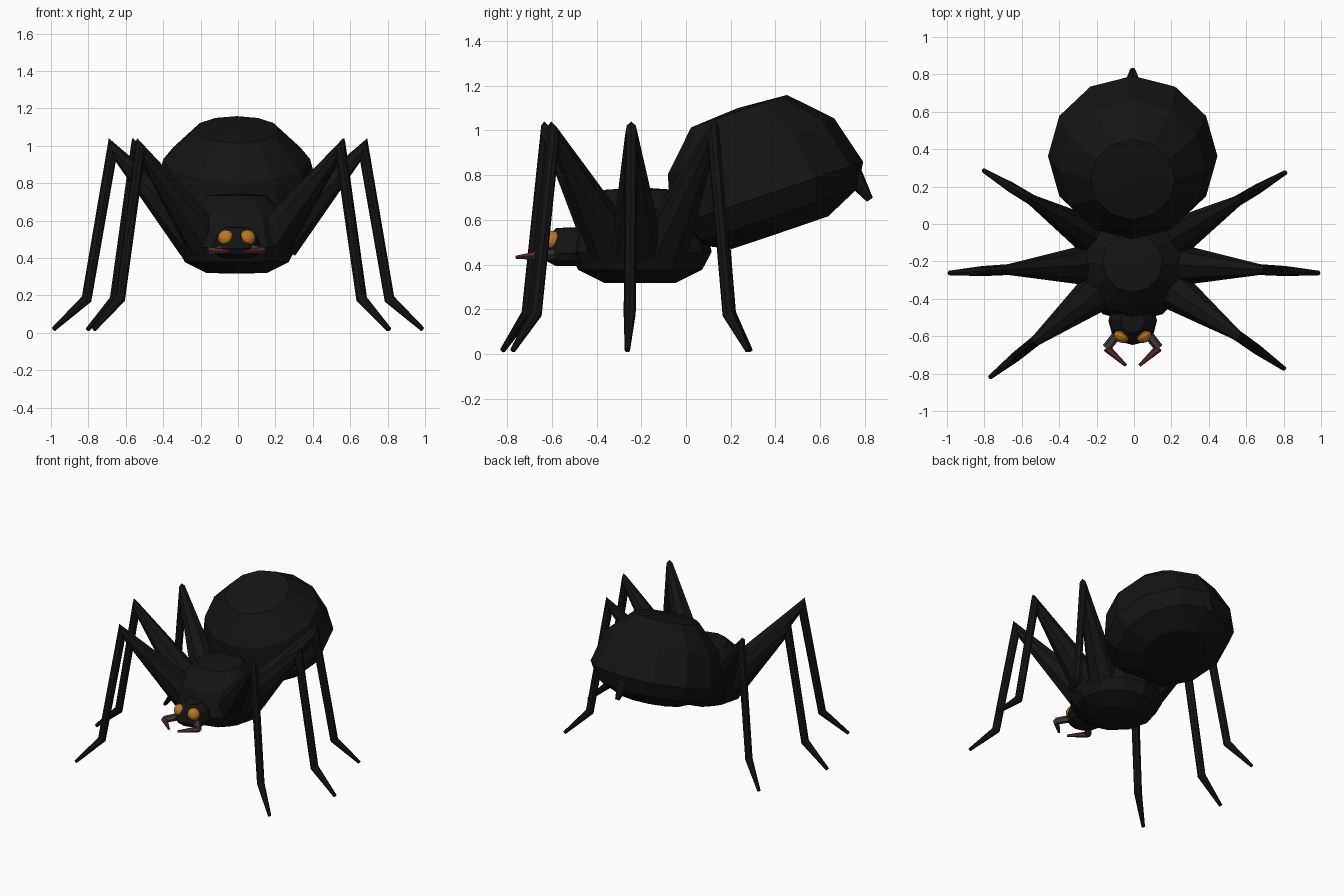
import bpy, bmesh, math
from mathutils import Matrix, Vector

if "Cube" in bpy.data.objects:
    bpy.data.objects.remove(bpy.data.objects["Cube"])

CX = -0.007  # body axis, a hair off the leg centre


def material(name, rgb):
    m = bpy.data.materials.new(name)
    m.diffuse_color = (*rgb, 1)
    m.use_nodes = True
    m.node_tree.nodes["Principled BSDF"].inputs["Base Color"].default_value = m.diffuse_color
    return m


BLACK = material("black", (0.007, 0.007, 0.007))
GREY = material("dark_grey", (0.045, 0.045, 0.045))
RED = material("dark_red", (0.11, 0.025, 0.025))
ORANGE = material("orange", (0.5, 0.19, 0.015))


def lofted(name, rings, mat, poles=None):
    """Skin a list of equal-length point rings; close ends with poles or flat caps."""
    bm = bmesh.new()
    rows = [[bm.verts.new(p) for p in ring] for ring in rings]
    n = len(rows[0])
    for a, b in zip(rows, rows[1:]):
        for i in range(n):
            j = (i + 1) % n
            bm.faces.new((a[i], a[j], b[j], b[i]))
    for k, row in enumerate((rows[0], rows[-1])):
        if poles:
            p = bm.verts.new(poles[k])
            for i in range(n):
                bm.faces.new((row[i], row[(i + 1) % n], p))
        else:
            bm.faces.new(row)
    bmesh.ops.recalc_face_normals(bm, faces=bm.faces)
    me = bpy.data.meshes.new(name)
    bm.to_mesh(me)
    bm.free()
    me.materials.append(mat)
    ob = bpy.data.objects.new(name, me)
    bpy.context.collection.objects.link(ob)
    return ob


def blob(name, loc, r, mat, squash=0.5, tilt=0.0, bump=0.9):
    """12-sided ball with blunt poles and a flattened underside."""
    rings = []
    for row in range(1, 6):
        a = math.radians(30 * row)
        z = math.cos(a) * r * (squash if row > 3 else 1)
        rings.append([(r * math.sin(a) * math.cos(math.pi * k / 6),
                       r * math.sin(a) * math.sin(math.pi * k / 6), z) for k in range(12)])
    ob = lofted(name, rings, mat, [(0, 0, r * bump), (0, 0, -r * squash * 0.87)])
    ob.data.transform(Matrix.Translation(loc) @ Matrix.Rotation(tilt, 4, 'X'))
    return ob


def tube(name, points, radii, mat, sides=8):
    """Tapered tube along a path, with mitred joints."""
    pts = [Vector(p) for p in points]
    dirs = [(b - a).normalized() for a, b in zip(pts, pts[1:])]
    axis = dirs[0].cross(dirs[-1]) if len(dirs) > 1 else dirs[0].cross(Vector((0, 0, 1)))
    axis.normalize()
    rings = []
    for i, p in enumerate(pts):
        d0, d1 = dirs[max(i - 1, 0)], dirs[min(i, len(dirs) - 1)]
        t = (d0 + d1).normalized()
        side = axis.cross(t).normalized()
        stretch = 1 / max(t.dot(d0), 0.3)
        rings.append([p + radii[i] * (axis * math.cos(2 * math.pi * k / sides)
                                      + side * stretch * math.sin(2 * math.pi * k / sides))
                      for k in range(sides)])
    return lofted(name, rings, mat)


# Body
blob("abdomen", (CX, 0.363, 0.714), 0.453, BLACK, 0.46, math.radians(18.7))
blob("thorax", (CX, -0.205, 0.457), 0.32, BLACK)
blob("head", (CX, -0.517, 0.45), 0.13, BLACK)
tube("spinneret", [(CX, 0.735, 0.815), (CX, 0.822, 0.69)], [0.05, 0.016], BLACK)

# Eyes and jaws, mirrored
for s, tag in ((-1, "left"), (1, "right")):
    eye = blob(tag + "_eye", (0, 0, 0), 0.043, ORANGE, 1, 0, 1)
    out = Vector((s * 0.45, -0.8, 0.35)).to_track_quat('Z', 'Y').to_matrix().to_4x4()
    eye.data.transform(Matrix.Translation((CX + s * 0.06, -0.6, 0.51)) @ out
                       @ Matrix.Diagonal((1, 1, 0.75, 1)))
    elbow = (CX + s * 0.14, -0.662, 0.44)
    tube(tag + "_jaw_base", [(CX + s * 0.07, -0.575, 0.45), elbow], [0.026, 0.024], GREY, 6)
    tube(tag + "_jaw_tip", [elbow, (CX + s * 0.036, -0.757, 0.433)], [0.022, 0.008], RED, 6)

# Legs: one bent profile (radius out, height), spun to each angle
PROFILE = [(0.22, 0.49), (0.67, 0.977), (0.807, 0.18), (0.985, 0.017)]
LEGS = [("front_right_leg", -35.3, 1.0), ("front_left_leg", 218.6, 1.0),
        ("middle_right_leg", -3.3, 1.005), ("middle_left_leg", 183.3, 1.005),
        ("rear_right_leg", 30.7, 0.957), ("rear_left_leg", 148.6, 0.957)]
for name, deg, reach in LEGS:
    a = math.radians(deg)
    path = [(reach * r * math.cos(a), -0.205 + reach * r * math.sin(a), z) for r, z in PROFILE]
    tube(name, path, [0.115, 0.029, 0.027, 0.012], BLACK)
